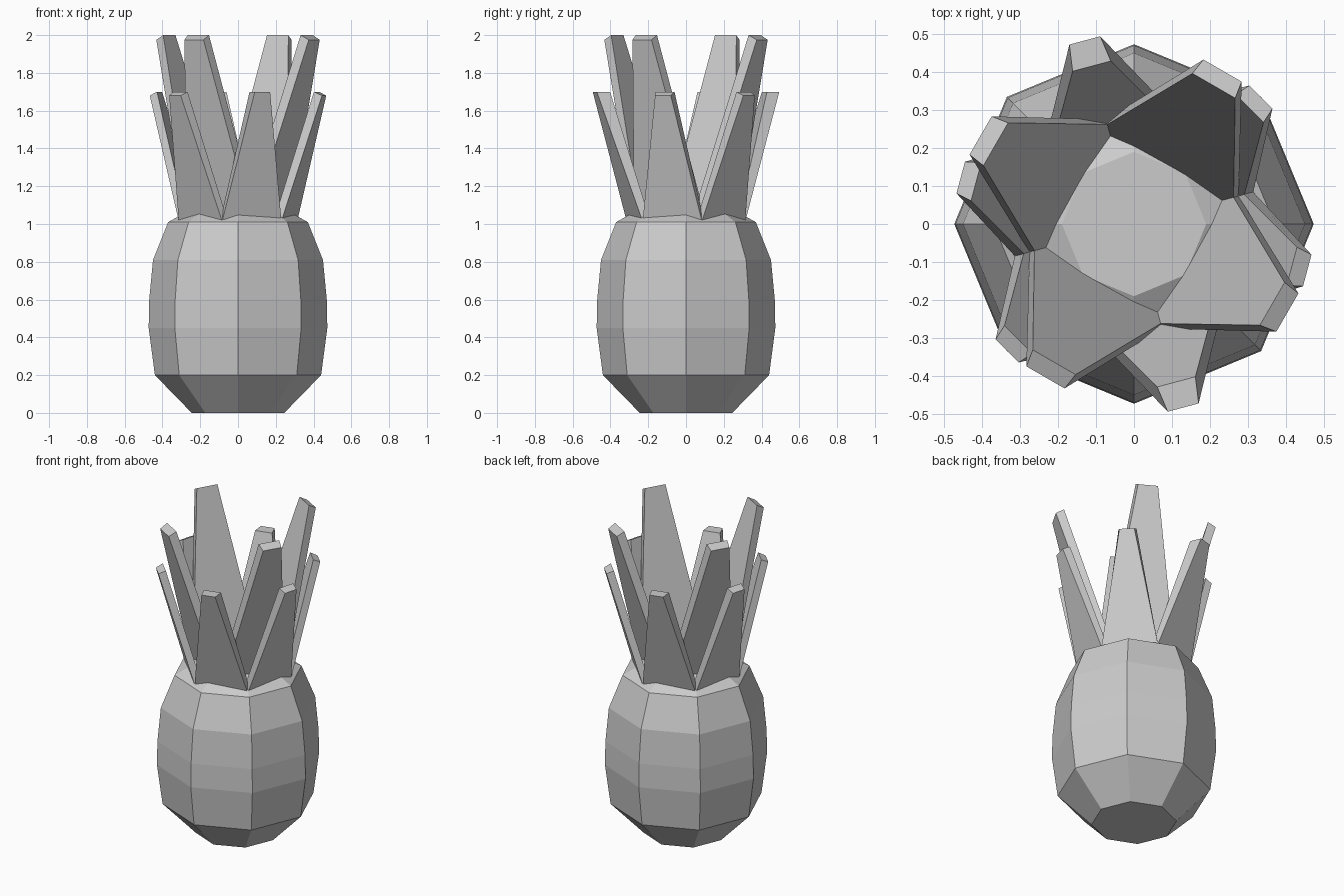
import bpy, bmesh
from math import radians, pi, cos, sin
from mathutils import Matrix, Vector

cube = bpy.data.objects.get("Cube")
if cube:
    bpy.data.objects.remove(cube, do_unlink=True)

grey = bpy.data.materials.new("light_grey")
grey.use_nodes = True
colour = (0.6, 0.6, 0.6, 1)
grey.diffuse_color = colour
grey.node_tree.nodes["Principled BSDF"].inputs["Base Color"].default_value = colour


def loft(name, rings):
    """Skin a closed solid through matching rings of points."""
    bm = bmesh.new()
    loops = [[bm.verts.new(p) for p in ring] for ring in rings]
    n = len(loops[0])
    for low, high in zip(loops, loops[1:]):
        for i in range(n):
            j = (i + 1) % n
            bm.faces.new((low[i], low[j], high[j], high[i]))
    bm.faces.new(loops[0][::-1])
    bm.faces.new(loops[-1])
    bmesh.ops.recalc_face_normals(bm, faces=bm.faces)
    mesh = bpy.data.meshes.new(name)
    bm.to_mesh(mesh)
    bm.free()
    mesh.materials.append(grey)
    obj = bpy.data.objects.new(name, mesh)
    bpy.context.collection.objects.link(obj)
    return obj


def leaf(name, angle, base, tip):
    """Tapered slab; each end is (inner, outer) edges of (radius, half width, z)."""
    turn = Matrix.Rotation(radians(angle), 3, 'Z')

    def ring(end):
        (ri, wi, zi), (ro, wo, zo) = end
        corners = [(ri, -wi, zi), (ro, -wo, zo), (ro, wo, zo), (ri, wi, zi)]
        return [turn @ Vector(c) for c in corners]

    loft(name, [ring(base), ring(tip)])


# Eight-sided fruit body
profile = [(0.245, 0), (0.44, 0.2), (0.473, 0.45), (0.47, 0.6),
           (0.45, 0.81), (0.37, 1.01), (0.19, 1.11)]
loft("fruit_body", [[(r * cos(i * pi / 4), r * sin(i * pi / 4), z) for i in range(8)]
                    for r, z in profile])

# Inner crown of four long leaves
for i in range(4):
    leaf(f"long_leaf_{i + 1}", 60 + 90 * i,
         ((0.15, 0.215, 1.0), (0.195, 0.205, 1.0)),
         ((0.42, 0.065, 2.0), (0.466, 0.058, 1.975)))

# Outer crown of six short leaves; the front and back ones have level tips
for i in range(6):
    outer_tip = (0.5, 0.042, 1.7) if i in (1, 4) else (0.472, 0.043, 1.68)
    leaf(f"short_leaf_{i + 1}", 45 + 60 * i,
         ((0.235, 0.165, 1.0), (0.277, 0.165, 1.0)),
         ((0.43, 0.052, 1.7), outer_tip))
